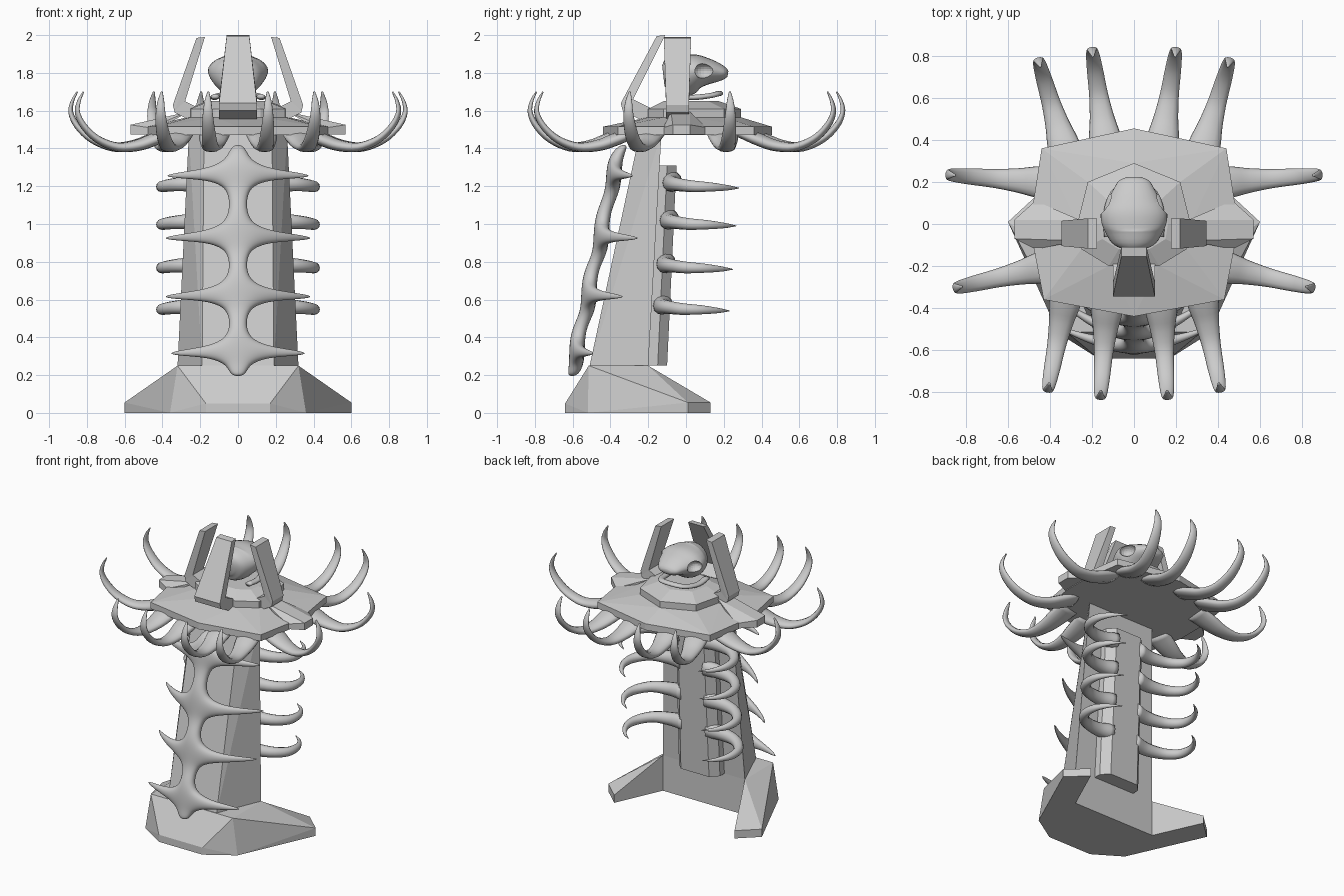
import bpy, bmesh, math
from mathutils import Vector

if "Cube" in bpy.data.objects:
    bpy.data.objects.remove(bpy.data.objects["Cube"])


def finish(name, bm, smooth=False):
    bmesh.ops.recalc_face_normals(bm, faces=bm.faces)
    me = bpy.data.meshes.new(name)
    bm.to_mesh(me)
    bm.free()
    for p in me.polygons:
        p.use_smooth = smooth
    ob = bpy.data.objects.new(name, me)
    bpy.context.collection.objects.link(ob)
    return ob


def hull(name, pts):
    """Flat-faced convex block around the points."""
    bm = bmesh.new()
    for p in pts:
        bm.verts.new(p)
    res = bmesh.ops.convex_hull(bm, input=bm.verts)
    dead = [g for g in res["geom_interior"] if isinstance(g, bmesh.types.BMVert)]
    bmesh.ops.delete(bm, geom=dead, context='VERTS')
    bmesh.ops.dissolve_limit(bm, angle_limit=0.01, verts=bm.verts, edges=bm.edges)
    return finish(name, bm)


def both(pts):
    return [(s * x, y, z) for x, y, z in pts for s in (1, -1)]


def sweep(name, keys, side, steps=4, sides=12):
    """Smooth tube through keys (x, y, z, radius along side, other radius)."""
    side = Vector(side).normalized()
    k = [Vector(a) for a in keys]
    k = [2 * k[0] - k[1]] + k + [2 * k[-1] - k[-2]]
    path = []
    for i in range(1, len(k) - 2):
        a, b, c, d = k[i - 1:i + 3]
        for j in range(steps):
            t = j / steps
            path.append(0.5 * (2 * b + (c - a) * t + (2 * a - 5 * b + 4 * c - d) * t * t
                               + (3 * b - a - 3 * c + d) * t ** 3))
    path.append(k[-2])
    bm = bmesh.new()
    rings = []
    for i, p in enumerate(path):
        tan = Vector((path[min(i + 1, len(path) - 1)] - path[max(i - 1, 0)])[:3])
        up = tan.cross(side).normalized()
        ring = []
        for n in range(sides):
            a = 2 * math.pi * n / sides
            ring.append(bm.verts.new(Vector(p[:3]) + side * math.cos(a) * p[3] + up * math.sin(a) * p[4]))
        rings.append(ring)
    for r, q in zip(rings, rings[1:]):
        for n in range(sides):
            m = (n + 1) % sides
            bm.faces.new((r[n], r[m], q[m], q[n]))
    bm.faces.new(rings[0])
    bm.faces.new(rings[-1])
    return finish(name, bm, True)


# Base with two splayed feet, open at the back
corner = [(.36, -.52, 0), (.32, -.515, .25), (.32, -.2, 0), (.32, -.2, .25)]
hull("base_block", both(corner + [(.17, -.64, 0), (.17, -.64, .05)]))
for s in (1, -1):
    hull("base_foot", [(s * x, y, z) for x, y, z in corner + [
        (.6, .01, 0), (.6, .01, .055), (.47, .13, 0), (.47, .13, .055)]])

# Column and the bevelled back panel
hull("column", both([(.19, -.51, .25), (.32, -.2, .25), (.18, -.245, 1.48), (.26, -.13, 1.48)]))
hull("back_panel", both([(.16, -.21, .25), (.16, -.15, .25), (.11, -.1, .25),
                         (.15, -.16, 1.31), (.15, -.1, 1.31), (.1, -.05, 1.31)]))

# Rear claws wrapping outwards from the back panel
for s in (1, -1):
    for z in (1.2, 1.0, .77, .55):
        y = -.12 + .05 * (z - .55) / .65
        sweep("rear_claw", [(s * .09, y, z + .025, .055, .05), (s * .2, y - .01, z + .015, .045, .042),
                            (s * .32, y + .02, z + .01, .036, .036), (s * .395, y + .1, z, .031, .03),
                            (s * .405, y + .2, z - .004, .024, .022), (s * .36, y + .29, z - .008, .014, .012),
                            (s * .29, y + .35, z - .01, .002, .002)], (0, 0, 1))


# Front spine: subdivided cage with four pairs of ribs
def spine():
    bm = bmesh.new()
    count, pairs = {}, {}

    def pt(x, y, z, t):
        f, b = bm.verts.new((x, y - t, z)), bm.verts.new((x, y + t, z))
        pairs[f] = b
        return f

    def cell(*q):
        bm.faces.new(q)
        bm.faces.new([pairs[v] for v in reversed(q)])
        for a, b in zip(q, q[1:] + q[:1]):
            e = frozenset((a, b))
            count[e] = None if e in count else (a, b)

    ribs = [(.33, .36, -.58, -.49), (.63, .39, -.52, -.33), (.94, .39, -.455, -.25), (1.27, .38, -.385, -.28)]
    last = [pt(x, -.605, .19, .03) for x in (-.04, .04)]
    ly, lz = -.605, .19
    for z, tip, y, yt in ribs:
        if lz > .2:
            mid = [pt(x, (y + ly) / 2, (z + lz) / 2, .04) for x in (-.045, .045)]
            cell(last[0], last[1], mid[1], mid[0])
            last = mid
        rows = []
        for s in (-1, 1):
            row = []
            for f, h, t in ((-1, .006, .006), (-.75, .02, .018), (-.42, .035, .03), (-.17, .075, .042),
                            (.17, .075, .042), (.42, .035, .03), (.75, .02, .018), (1, .006, .006)):
                row.append(pt(f * tip, y + (yt - y) * f * f, z + s * h - .015 * abs(f), t))
            rows.append(row)
        lo, hi = rows
        cell(last[0], last[1], lo[4], lo[3])
        for i in range(7):
            cell(lo[i], lo[i + 1], hi[i + 1], hi[i])
        last, ly, lz = [hi[3], hi[4]], y, z
    end = [pt(x, -.325, 1.425, .03) for x in (-.035, .035)]
    cell(last[0], last[1], end[1], end[0])
    for e in count.values():
        if e:
            a, b = e
            bm.faces.new((b, a, pairs[a], pairs[b]))
    ob = finish("front_spine", bm, True)
    m = ob.modifiers.new("smooth", 'SUBSURF')
    m.levels = m.render_levels = 3


spine()

# Crown plate, side wings and raised inner tier
rim = [(0, .455), (.44, .36), (.48, .1), (.48, -.1), (.43, -.36), (0, -.44)]
tier = [(0, .29), (.22, .2), (.27, 0), (.25, -.12), (.12, -.2)]
hull("crown_plate", both([(x, y, z) for x, y in rim for z in (1.47, 1.515)] + [(x, y, 1.565) for x, y in tier]))
hull("crown_tier", both([(x, y, z) for x, y in tier for z in (1.55, 1.61)]
                        + [(x * .6, y * .6, 1.65) for x, y in tier]))
for s in (1, -1):
    hull("crown_wing", [(s * x, y, z) for x, y, z in (
        (.57, .02, 1.475), (.57, -.07, 1.475), (.57, .02, 1.525), (.57, -.07, 1.525),
        (.47, .11, 1.475), (.47, -.12, 1.475), (.47, .11, 1.51), (.47, -.12, 1.51),
        (.26, .02, 1.595), (.26, -.08, 1.595))])


# Three leaning pillars on brackets; d is the outward distance
def pillar(name, place, wb, wt, top):
    for part, prof in (("blade", ((.335, 1.61, wb), (.28, 1.66, wb), (.345, 1.64, wb),
                                  (.155 + top, 1.995, wt), (.11 + top, 2.0, wt))),
                       ("bracket", ((.335, 1.6, wb), (.345, 1.64, wb), (.28, 1.66, wb),
                                    (.2, 1.53, wb), (.16, 1.6, wb)))):
        hull(name + "_" + part, [place(d, s * w, z) for d, z, w in prof for s in (1, -1)])


pillar("front_pillar", lambda d, w, z: (w, -d, z), .1, .06, 0)
for s in (1, -1):
    pillar("side_pillar", lambda d, w, z: (s * d, w - .045, z - .01), .06, .072, .065)

# Ring of upturned horns: root and outermost point in plan
shape = [(-.25, 1.485, .085, .03), (0, 1.445, .075, .034), (.22, 1.415, .058, .03), (.48, 1.408, .045, .024),
         (.74, 1.45, .039, .02), (.92, 1.52, .033, .017), (1, 1.59, .026, .013),
         (.98, 1.65, .018, .009), (.92, 1.7, .005, .004)]
for x0, y0, x1, y1 in ((.46, .2, .885, .235), (.45, -.21, .85, -.305), (.34, .39, .455, .78),
                       (.14, .42, .2, .83), (.33, -.38, .41, -.79), (.13, -.42, .16, -.825)):
    for s in (1, -1):
        dx, dy = s * (x1 - x0), y1 - y0
        sweep("crown_horn", [(s * x0 + dx * d, y0 + dy * d, z, w, t) for d, z, w, t in shape], (-dy, dx, 0))

# Skull looking backwards, with eye sockets cut out
skull = sweep("skull", [(0, y, (a + b) / 2, w, (b - a) / 2) for y, w, a, b in (
    (-.12, .05, 1.73, 1.84), (-.09, .11, 1.69, 1.885), (-.02, .15, 1.67, 1.9), (.05, .162, 1.71, 1.9),
    (.11, .13, 1.735, 1.88), (.165, .1, 1.75, 1.855), (.205, .075, 1.765, 1.83), (.222, .04, 1.78, 1.81))],
    (1, 0, 0), 4, 24)
for v in skull.data.vertices:
    v.co.x *= 1 - max(0, 1.82 - v.co.z) * 1.2
for s in (1, -1):
    bpy.ops.mesh.primitive_uv_sphere_add(segments=20, ring_count=12, radius=.05, location=(s * .135, .095, 1.81))
    cut = bpy.context.object
    cut.name = "socket_cutter"
    cut.scale = (1, 1.1, .8)
    cut.hide_render = True
    cut.hide_set(True)
    m = skull.modifiers.new("socket", 'BOOLEAN')
    m.operation, m.object = 'DIFFERENCE', cut

# Lower jaw, a flattened hoop
sweep("jaw", [(x, y, z, .014, .022) for x, y, z in (
    (-.12, -.06, 1.675), (-.125, .04, 1.67), (-.1, .13, 1.68), (-.05, .17, 1.69), (.05, .17, 1.69),
    (.1, .13, 1.68), (.125, .04, 1.67), (.12, -.06, 1.675))], (0, 0, 1))
